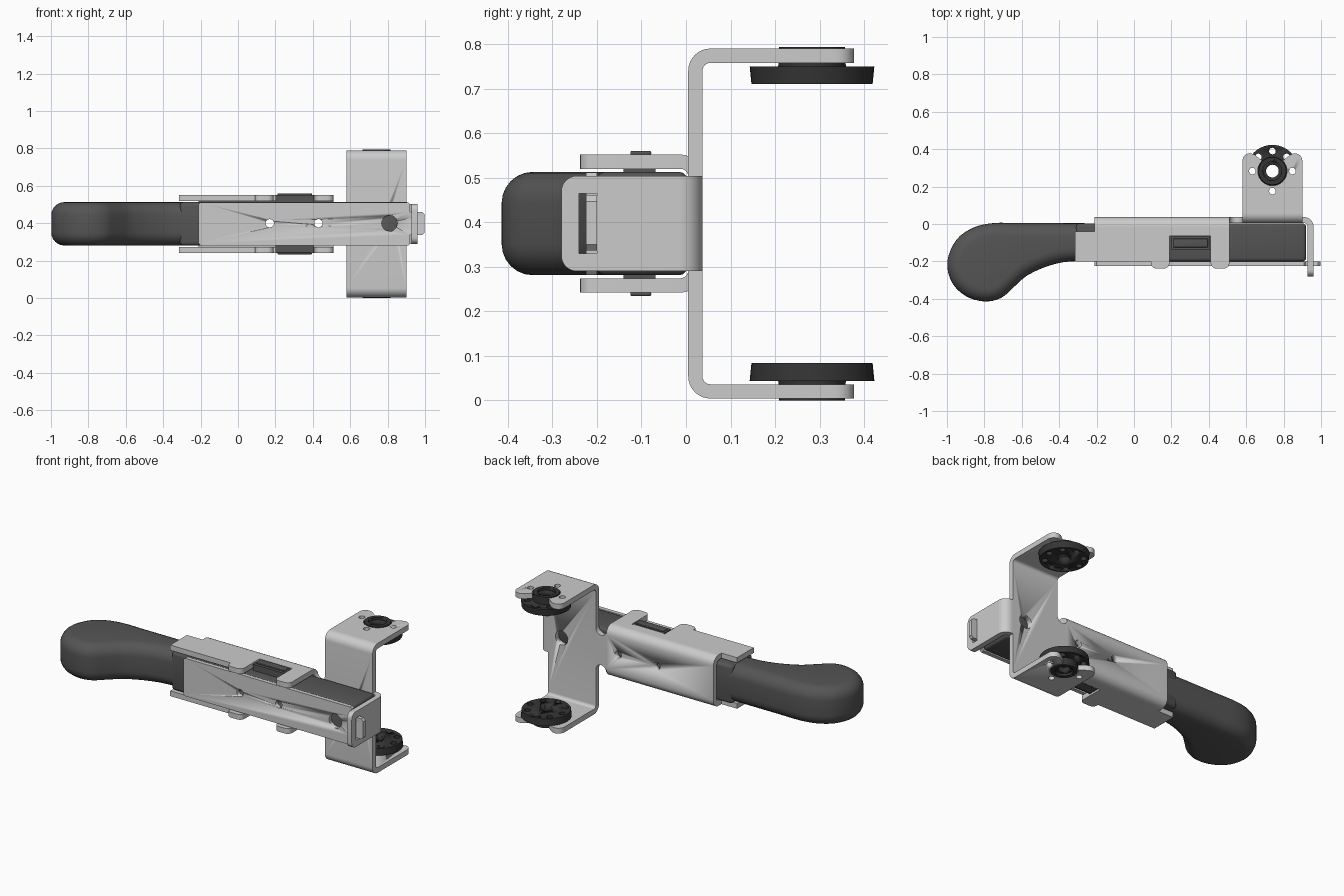
import bpy, bmesh
from math import sin, cos, pi, radians
from mathutils import Vector

if "Cube" in bpy.data.objects:
    bpy.data.objects.remove(bpy.data.objects["Cube"])

MID = 0.397          # mirror height of the whole bracket
MAP = {'x': lambda a, b, d: (d, a, b), 'y': lambda a, b, d: (a, d, b), 'z': lambda a, b, d: (a, b, d)}


def material(name, v):
    m = bpy.data.materials.new(name)
    m.diffuse_color = (v, v, v, 1)
    m.use_nodes = True
    m.node_tree.nodes["Principled BSDF"].inputs["Base Color"].default_value = m.diffuse_color
    return m


rubber = material("dark_rubber", 0.09)
black = material("black_plastic", 0.035)


def finish(name, bm, mat=None, bevel=0, smooth=True):
    bmesh.ops.recalc_face_normals(bm, faces=bm.faces)
    me = bpy.data.meshes.new(name)
    bm.to_mesh(me)
    bm.free()
    ob = bpy.data.objects.new(name, me)
    bpy.context.collection.objects.link(ob)
    if mat:
        me.materials.append(mat)
    bpy.ops.object.select_all(action='DESELECT')
    ob.select_set(True)
    bpy.context.view_layer.objects.active = ob
    if bevel:
        b = ob.modifiers.new("bevel", 'BEVEL')
        b.width, b.segments = bevel, 3
        bpy.ops.object.modifier_apply(modifier="bevel")
    if smooth:
        bpy.ops.object.shade_smooth_by_angle(angle=radians(35))
    return ob


def loft(name, rings, mat=None, bevel=0):
    """Skin a list of equal-length 3D rings and cap both ends."""
    bm = bmesh.new()
    vs = [[bm.verts.new(p) for p in r] for r in rings]
    n = len(vs[0])
    for a, b in zip(vs, vs[1:]):
        for i in range(n):
            bm.faces.new((a[i], a[(i + 1) % n], b[(i + 1) % n], b[i]))
    bm.faces.new(vs[0])
    bm.faces.new(vs[-1])
    return finish(name, bm, mat, bevel)


def prism(name, pts, axis, lo, hi, mat=None, bevel=0):
    return loft(name, [[MAP[axis](a, b, d) for a, b in pts] for d in (lo, hi)], mat, bevel)


def rect(x0, y0, x1, y1):
    return [(x0, y0), (x1, y0), (x1, y1), (x0, y1)]


def arc(cx, cy, r, a0, a1, n=8):
    return [(cx + r * cos(radians(a0 + (a1 - a0) * i / n)),
             cy + r * sin(radians(a0 + (a1 - a0) * i / n))) for i in range(n + 1)]


def circle(cx, cy, r, n=24):
    return arc(cx, cy, r, 0, 360, n)[:-1]


def cut(ob, outlines, axis, lo, hi):
    for o in outlines:
        c = prism("cutter", o, axis, lo, hi)
        c.hide_render = True
        m = ob.modifiers.new("cut", 'BOOLEAN')
        m.operation, m.object, m.solver = 'DIFFERENCE', c, 'EXACT'
        bpy.context.view_layer.objects.active = ob
        bpy.ops.object.modifier_apply(modifier="cut")
        bpy.data.objects.remove(c)


def c_profile(y_end, y_out, y_in, z_top, t, r):
    """Half-open bent sheet section (y, z), symmetric about MID."""
    s = 1 if y_out > y_end else -1
    yo, yi = y_out, y_in
    a0 = 0 if s > 0 else 180
    top_o = arc(yo - s * r, z_top - r, r, 90, a0)
    ri = r - t
    top_i = arc(yo - s * r, z_top - r, ri, a0, 90)
    outer = [(y_end, z_top)] + top_o
    inner = top_i + [(y_end, z_top - t)]
    flip = lambda pts: [(y, 2 * MID - z) for y, z in reversed(pts)]
    return outer + flip(outer) + flip(inner) + inner


# Grip: smooth profile in plan, rounded over at both sides
key = [(-0.15, 0.003), (-0.4, 0.005), (-0.6, 0.005), (-0.75, 0.005), (-0.86, -0.02), (-0.95, -0.085),
       (-0.998, -0.2), (-0.975, -0.31), (-0.9, -0.385), (-0.8, -0.414), (-0.71, -0.395), (-0.64, -0.335),
       (-0.57, -0.275), (-0.46, -0.225), (-0.34, -0.2), (-0.15, -0.2)]
K = [Vector(k) for k in key]
prof = []
for i in range(len(K) - 1):
    p0, p1, p2, p3 = K[max(i - 1, 0)], K[i], K[i + 1], K[min(i + 2, len(K) - 1)]
    for j in range(4):
        t = j / 4
        prof.append(0.5 * (2 * p1 + (p2 - p0) * t + (2 * p0 - 5 * p1 + 4 * p2 - p3) * t * t
                           + (3 * p1 - p0 - 3 * p2 + p3) * t ** 3))
prof.append(K[-1])
norms = []
for i in range(len(prof)):
    d = (prof[min(i + 1, len(prof) - 1)] - prof[max(i - 1, 0)]).normalized()
    norms.append(Vector((-d.y, d.x)))
R, HALF = 0.07, 0.116
rings = []
for s in (-1, 1):
    for k in range(7):
        a = pi / 2 * (k / 6 if s < 0 else 1 - k / 6)
        ins, z = R * (1 - sin(a)), MID + s * (HALF - R + R * cos(a))
        rings.append([(p.x + n.x * ins, p.y + n.y * ins, z) for p, n in zip(prof, norms)])
loft("grip", rings, rubber)

# Core bar running inside the bracket
small = [circle(x, MID + 0.003, 0.022) for x in (0.17, 0.43)]
big = circle(0.81, MID + 0.003, 0.042)
core = prism("core_bar", rect(-0.31, -0.2, 0.92, 0.003), 'z', MID - 0.116, MID + 0.116, rubber, 0.018)
cut(core, small, 'y', -0.4, 0.2)

# Front plate with the end tongue
z0, z1 = MID - 0.115, MID + 0.115
front = prism("front_plate", [(-0.2, z0), (0.91, z0), (0.92, z0 + 0.01), (0.92, 0.337), (0.985, 0.337), (0.998, 0.35),
                              (0.998, 0.447), (0.985, 0.46), (0.92, 0.46), (0.92, z1 - 0.01), (0.91, z1), (-0.2, z1),
                              (-0.21, z1 - 0.01), (-0.21, z0 + 0.01)], 'y', -0.224, -0.2)
cut(front, small + [big], 'y', -0.4, -0.1)

# Back channel with bent sides
channel = prism("back_channel", c_profile(-0.02, 0.037, 0.005, 0.552, 0.032, 0.05), 'x', -0.21, 0.51)
cut(channel, small, 'y', -0.1, 0.2)

# Wing bracket carrying the two pivots
wing = prism("wing_bracket", c_profile(0.06, 0.005, 0.037, 0.79, 0.032, 0.05), 'x', 0.58, 0.9)
cut(wing, [big], 'y', -0.1, 0.2)

# Neck joining channel and wing, with round reliefs
zt = MID + 0.125
notch = arc(0.545, zt, 0.035, 180, 360)
prism("neck", notch + [(x, 2 * MID - z) for x, z in reversed(notch)], 'y', 0.005, 0.037)

# End stop: bend, then drop plate with a slot for the tongue
e0, e1 = MID - 0.107, MID + 0.107
prism("end_bend", [(0.9, 0.037)] + arc(0.908, -0.015, 0.052, 90, 0) + [(0.96, -0.02), (0.928, -0.02)]
      + arc(0.908, -0.015, 0.02, 0, 90) + [(0.9, 0.005)], 'z', e0, e1)
stop = prism("end_stop", [(-0.02, e1)] + arc(-0.245, e1 - 0.035, 0.035, 90, 180)
             + arc(-0.245, e0 + 0.035, 0.035, 180, 270) + [(-0.02, e0)], 'x', 0.928, 0.96)
cut(stop, [rect(-0.24, 0.33, -0.2, 0.465)], 'x', 0.8, 1.1)

# Outlines shared by the upper and lower halves
side = ([(-0.21, -0.02), (-0.21, -0.04), (-0.315, -0.04), (-0.315, -0.2), (0.09, -0.2)]
        + arc(0.12, -0.208, 0.03, 180, 270, 5) + arc(0.16, -0.208, 0.03, 270, 360, 5)
        + [(0.19, -0.065), (0.41, -0.065)]
        + arc(0.44, -0.208, 0.03, 180, 270, 5) + arc(0.48, -0.208, 0.03, 270, 360, 5) + [(0.51, -0.02)])
PX, PY = 0.74, 0.283
ear = ([(0.58, 0.06), (0.9, 0.06), (0.9, 0.32)] + arc(0.86, 0.338, 0.04, 0, 100, 6)
       + [(0.835, 0.37)] + arc(PX, PY, 0.078, 45, -225, 24) + [(0.645, 0.37)]
       + arc(0.62, 0.338, 0.04, 80, 180, 6) + [(0.58, 0.32)])
bolt = [circle(PX + 0.107 * cos(i * pi / 4), PY + 0.107 * sin(i * pi / 4), 0.018, 12) for i in range(8)]
bore = circle(PX, PY, 0.034)

for tag, s in (("upper", 1), ("lower", -1)):
    def zz(z):
        return MID + s * (z - MID)
    # Side flange with clamp tabs, and the spring clip between them
    prism(tag + "_side_flange", side, 'z', zz(0.52), zz(0.552))
    prism(tag + "_clip", rect(0.2, -0.14, 0.405, -0.068), 'z', zz(0.505), zz(0.55), rubber)
    prism(tag + "_clip_pad", rect(0.21, -0.125, 0.395, -0.078), 'z', zz(0.55), zz(0.56), rubber, 0.004)
    # Pivot ear
    e = prism(tag + "_pivot_ear", ear, 'z', zz(0.758), zz(0.79))
    cut(e, [bolt[0], bolt[4], bolt[6]], 'z', -1, 2)
    # Pivot disc and hub
    loft(tag + "_hub", [[(x, y, zz(z)) for x, y in circle(PX, PY, r, 32)]
                        for z, r in ((0.748, 0.076), (0.794, 0.074))], black)
    cut(bpy.context.scene.objects[tag + "_hub"], [circle(PX, PY, 0.05)], 'z', zz(0.78), zz(0.9))
    cut(bpy.context.scene.objects[tag + "_hub"], [bore], 'z', -1, 2)
    d = loft(tag + "_pivot_disc", [[(x, y, zz(z)) for x, y in circle(PX, PY, r, 40)]
                                   for z, r in ((0.71, 0.136), (0.75, 0.14))], black)
    cut(d, bolt + [bore], 'z', -1, 2)
